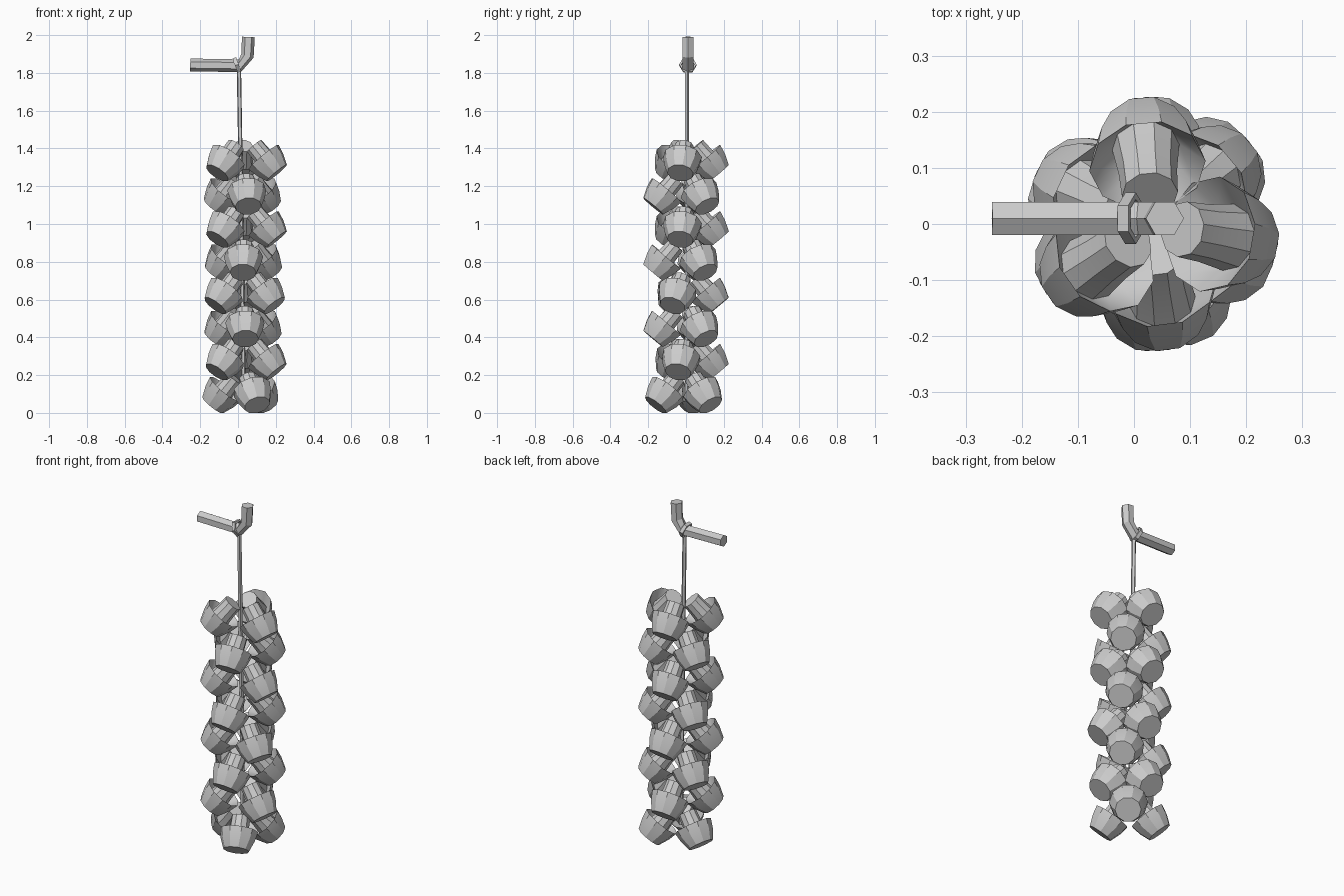
import bpy, bmesh, math
from mathutils import Vector, Matrix

if "Cube" in bpy.data.objects:
    bpy.data.objects.remove(bpy.data.objects["Cube"])

def finish(bm, name, smooth=None):
    me = bpy.data.meshes.new(name)
    bm.to_mesh(me)
    bm.free()
    ob = bpy.data.objects.new(name, me)
    bpy.context.collection.objects.link(ob)
    if smooth:
        bpy.context.view_layer.objects.active = ob
        ob.select_set(True)
        bpy.ops.object.shade_smooth_by_angle(angle=math.radians(smooth))
        ob.select_set(False)
    return ob

def loft(bm, rings):
    loops = [[bm.verts.new(p) for p in r] for r in rings]
    n = len(loops[0])
    for a, b in zip(loops, loops[1:]):
        for i in range(n):
            bm.faces.new((a[i], a[(i+1) % n], b[(i+1) % n], b[i]))
    bm.faces.new(loops[0][::-1])
    bm.faces.new(loops[-1])

def tube(name, path, r, sides, turn=0):
    # prism swept along a path lying in the xz plane
    pts = [Vector(p) for p in path]
    rings = []
    for i, p in enumerate(pts):
        t = (pts[min(i+1, len(pts)-1)] - pts[max(i-1, 0)]).normalized()
        u = Vector((0, 1, 0))
        v = t.cross(u)
        rings.append([p + r*(math.cos(a)*u + math.sin(a)*v)
                      for a in (2*math.pi*k/sides + turn for k in range(sides))])
    bm = bmesh.new()
    loft(bm, rings)
    bmesh.ops.recalc_face_normals(bm, faces=bm.faces)
    return finish(bm, name)

# bulb: flat base faces out and down, open cup around a neck that leans in to the string
PROFILE = [(-.088, .07), (-.03, .093), (.022, .104), (-.03, .06), (.04, .052), (.1, .05)]
SIDES, TILT, REACH, CX = 10, math.radians(40), .118, .033

def bulb(name, az, z):
    bm = bmesh.new()
    loft(bm, [[(r*math.cos(a), r*math.sin(a), h)
               for a in (2*math.pi*(k+.5)/SIDES for k in range(SIDES))] for h, r in PROFILE])
    bmesh.ops.recalc_face_normals(bm, faces=bm.faces)
    m = (Matrix.Translation((CX, 0, z)) @ Matrix.Rotation(math.radians(az), 4, 'Z')
         @ Matrix.Translation((REACH, 0, 0)) @ Matrix.Rotation(-TILT, 4, 'Y'))
    bm.transform(m)
    finish(bm, name, 30)

# eight tiers of three bulbs, alternate tiers turned to fill the gaps
TURNS = [(-10, 95, 215), (-83, 40, 155)] * 4
SHIFT = [0, 0, 0, -9, -14, -5, -4, 16]
for i, (turns, s) in enumerate(zip(TURNS, SHIFT)):
    for k, az in enumerate(turns):
        bulb(f"bulb_{i+1}_{k+1}", az + (s if k == 0 else s*.5), 1.337 - .1755*i)

# hanging string
tube("string", [(.005, .005, 1.82), (.012, .005, 1.4), (.03, .005, .1)], .012, 5)

# wall peg with upturned tip
tube("peg", [(-.253, .01, 1.842), (.01, .01, 1.838), (.05, .01, 1.89), (.055, .01, 1.99)],
     .034, 6, math.pi/6)

# string loop around the peg
bm = bmesh.new()
rings = 6
sec = [(-.01, .034), (.01, .034), (.01, .046), (-.01, .046)]
vs = [[bm.verts.new((x, r*math.cos(2*math.pi*k/rings), r*math.sin(2*math.pi*k/rings)))
       for x, r in sec] for k in range(rings)]
for k in range(rings):
    for j in range(4):
        a, b = vs[k], vs[(k+1) % rings]
        bm.faces.new((a[j], a[(j+1) % 4], b[(j+1) % 4], b[j]))
bmesh.ops.recalc_face_normals(bm, faces=bm.faces)
bm.transform(Matrix.Translation((-.006, .01, 1.842)) @ Matrix.Rotation(math.radians(-20), 4, 'Y'))
finish(bm, "string_loop")
